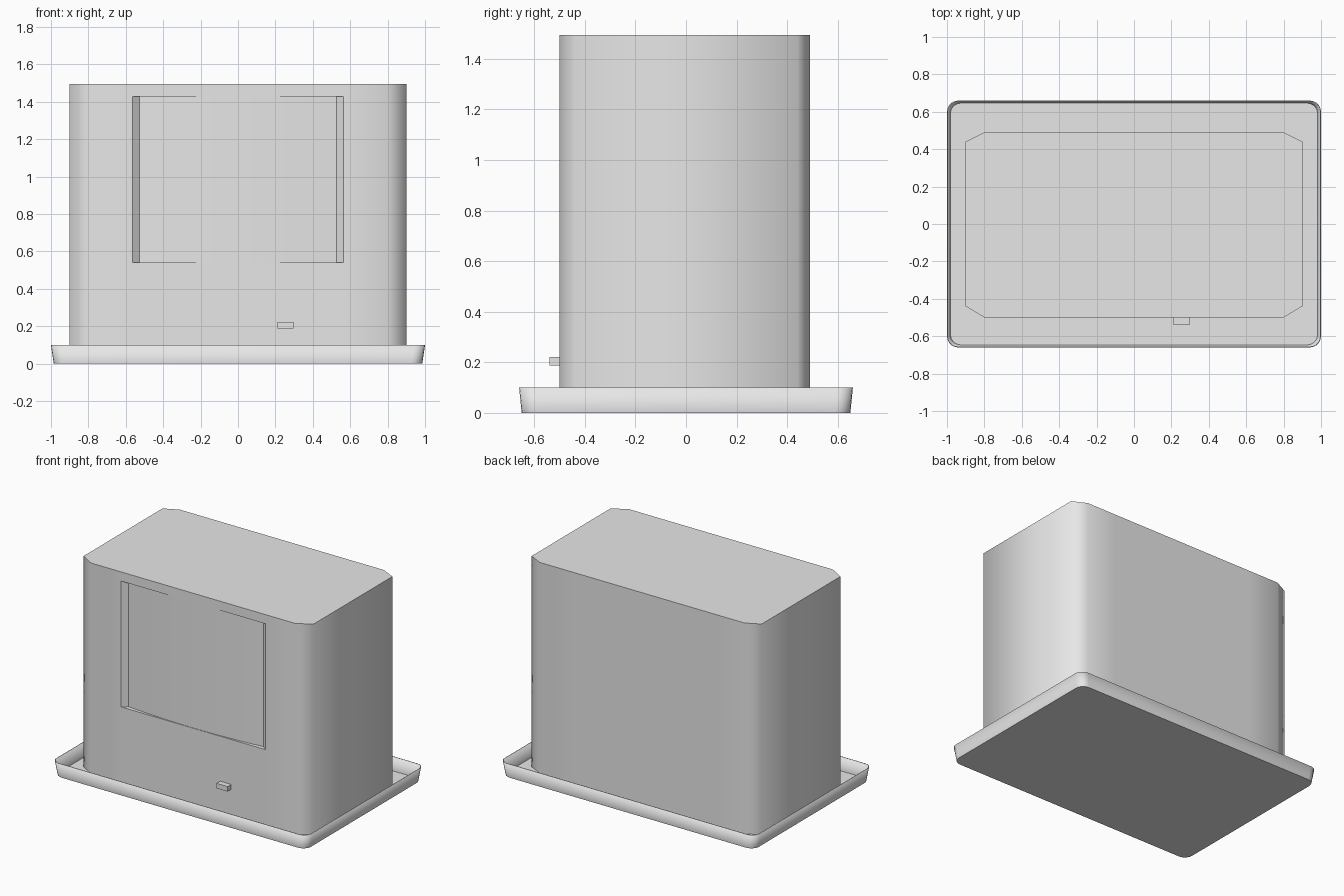
import bpy, bmesh, math

cube = bpy.data.objects.get("Cube")
if cube:
    bpy.data.objects.remove(cube, do_unlink=True)

grey = bpy.data.materials.new("light_grey")
grey.use_nodes = True
COLOUR = (0.8, 0.8, 0.8, 1)
grey.diffuse_color = COLOUR
grey.node_tree.nodes["Principled BSDF"].inputs["Base Color"].default_value = COLOUR


def loft(name, rings, cap_top=False, cap_bottom=False):
    """Join closed rings of points into a skin, with optional end caps."""
    bm = bmesh.new()
    loops = [[bm.verts.new(p) for p in ring] for ring in rings]
    for a, b in zip(loops, loops[1:]):
        for i in range(len(a)):
            j = (i + 1) % len(a)
            bm.faces.new((a[i], a[j], b[j], b[i]))
    if cap_top:
        bm.faces.new(loops[-1])
    if cap_bottom:
        bm.faces.new(loops[0][::-1])
    bmesh.ops.remove_doubles(bm, verts=bm.verts, dist=0.0005)
    return bm


def finish(name, bm, limit, extra_sharp=lambda e: False):
    """Smooth shading with sharp edges above the angle limit."""
    bm.normal_update()
    for f in bm.faces:
        f.smooth = True
    for e in bm.edges:
        e.smooth = e.calc_face_angle(0) < math.radians(limit) and not extra_sharp(e)
    mesh = bpy.data.meshes.new(name)
    bm.to_mesh(mesh)
    bm.free()
    mesh.materials.append(grey)
    ob = bpy.data.objects.new(name, mesh)
    bpy.context.scene.collection.objects.link(ob)
    return ob


# Body: bevelled block with a shallow bowed panel sunk into the front
FRONT, BACK, PANEL, FLOOR = -0.5, 0.49, 0.565, 0.527
STEPS = 10


def body_ring(z, sunk):
    pts = [(-0.9, -0.44), (-0.8, FRONT), (-PANEL, FRONT)]
    for i in range(STEPS + 1):
        t = 2 * i / STEPS - 1
        depth = 0.003 + 0.027 * t * t
        pts.append((FLOOR * t, FRONT + depth * sunk))
    pts += [(PANEL, FRONT), (0.8, FRONT), (0.9, -0.44), (0.9, 0.44), (0.8, BACK),
            (PANEL, BACK), (-PANEL, BACK), (-0.8, BACK), (-0.9, 0.44)]
    return [(x, y, z) for x, y in pts]


def panel_side(e):
    return all(0.5 < abs(v.co.x) < 0.6 and v.co.y < 0 and 0.5 < v.co.z < 1.45
               for v in e.verts)


levels = [(0.003, 0), (0.54, 0), (0.54, 1), (1.43, 1), (1.43, 0), (1.495, 0)]
body = loft("body", [body_ring(z, s) for z, s in levels], cap_top=True)
finish("body", body, 65, panel_side)


# Tray: thin open basin with rounded corners and flared walls
def tray_ring(hx, hy, z, r=0.06, n=5):
    pts = []
    for k, (sx, sy) in enumerate([(1, 1), (-1, 1), (-1, -1), (1, -1)]):
        for i in range(n + 1):
            a = math.pi / 2 * (k + i / n)
            pts.append((sx * (hx - r) + r * math.cos(a),
                        sy * (hy - r) + r * math.sin(a), z))
    return pts


tray = finish("tray", loft("tray", [tray_ring(0.985, 0.65, 0), tray_ring(1, 0.66, 0.1)],
                           cap_bottom=True), 40)
shell = tray.modifiers.new("thickness", "SOLIDIFY")
shell.thickness = 0.005
shell.offset = -1


# Small button on the lower front
def box_ring(y):
    return [(0.21, y, 0.187), (0.21, y, 0.222), (0.297, y, 0.222), (0.297, y, 0.187)]


finish("button", loft("button", [box_ring(-0.54), box_ring(-0.49)], cap_top=True,
                      cap_bottom=True), 30)
for ob in bpy.context.scene.objects:
    if ob.name == "button":
        bm = bmesh.new()
        bm.from_mesh(ob.data)
        bmesh.ops.recalc_face_normals(bm, faces=bm.faces)
        bm.to_mesh(ob.data)
        bm.free()
